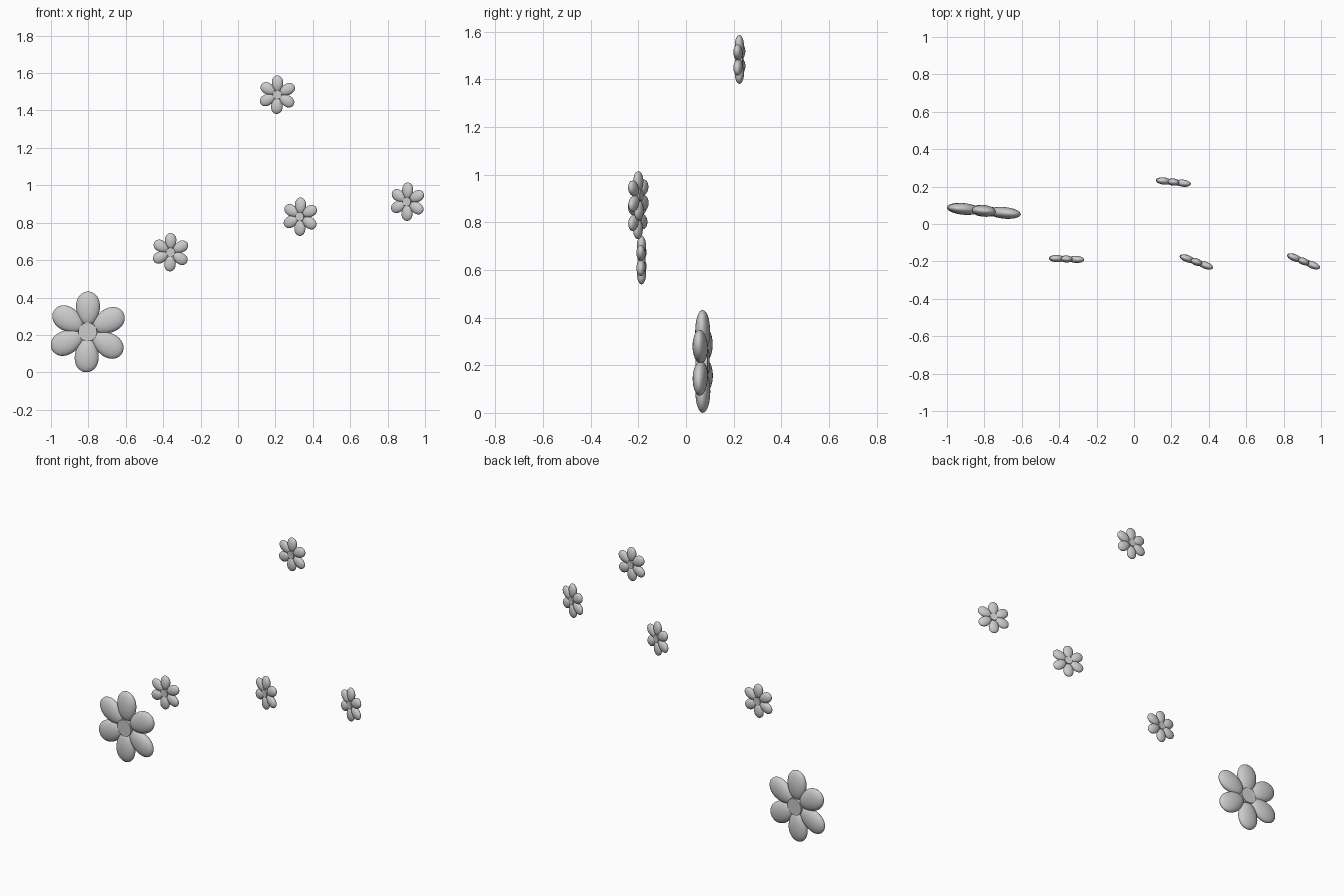
import bpy, bmesh
from math import radians
from mathutils import Matrix

if "Cube" in bpy.data.objects:
    bpy.data.objects.remove(bpy.data.objects["Cube"])

# Slightly irregular petal directions, in degrees, seen from the front
PETALS = (90, 148, 206, 267, 327.5, 28)


def add_petal(bm, angle, thick):
    inner, outer, half_w = 0.035, 0.216, 0.064
    mid, half_l = (inner + outer) / 2, (outer - inner) / 2
    verts = bmesh.ops.create_uvsphere(bm, u_segments=24, v_segments=16, radius=1)["verts"]
    # pole axis runs along the petal; egg taper makes the tip broader
    for v in verts:
        x, y, z = v.co
        taper = 1 + 0.13 * z
        v.co = (x * half_w * taper, y * thick, mid + z * half_l)
    turn = Matrix.Rotation(radians(90 - angle), 4, 'Y')
    bmesh.ops.transform(bm, matrix=turn, verts=verts)


def add_flower(name, loc, scale, yaw, thick):
    bm = bmesh.new()
    for a in PETALS:
        add_petal(bm, a, thick)
    # round flat centre
    bmesh.ops.create_cone(bm, cap_ends=True, segments=32, radius1=0.05, radius2=0.05,
                          depth=thick * 1.6, matrix=Matrix.Rotation(radians(90), 4, 'X'))
    mesh = bpy.data.meshes.new(name)
    bm.to_mesh(mesh)
    bm.free()
    ob = bpy.data.objects.new(name, mesh)
    bpy.context.collection.objects.link(ob)
    ob.location = loc
    ob.scale = (scale,) * 3
    ob.rotation_euler.z = radians(yaw)
    bpy.ops.object.select_all(action='DESELECT')
    ob.select_set(True)
    bpy.context.view_layer.objects.active = ob
    bpy.ops.object.shade_smooth_by_angle(angle=radians(40))


# One large blossom and four small ones floating above it
add_flower("large_flower", (-0.802, 0.07, 0.216), 1.0, -5.5, 0.031)
small = [
    ((-0.360, -0.187, 0.642), -2.5),
    ((0.211, 0.224, 1.484), -6.5),
    ((0.334, -0.203, 0.832), -20),
    ((0.907, -0.200, 0.912), -22),
]
for i, (loc, yaw) in enumerate(small, 1):
    add_flower(f"small_flower_{i}", loc, 0.475, yaw, 0.040)
